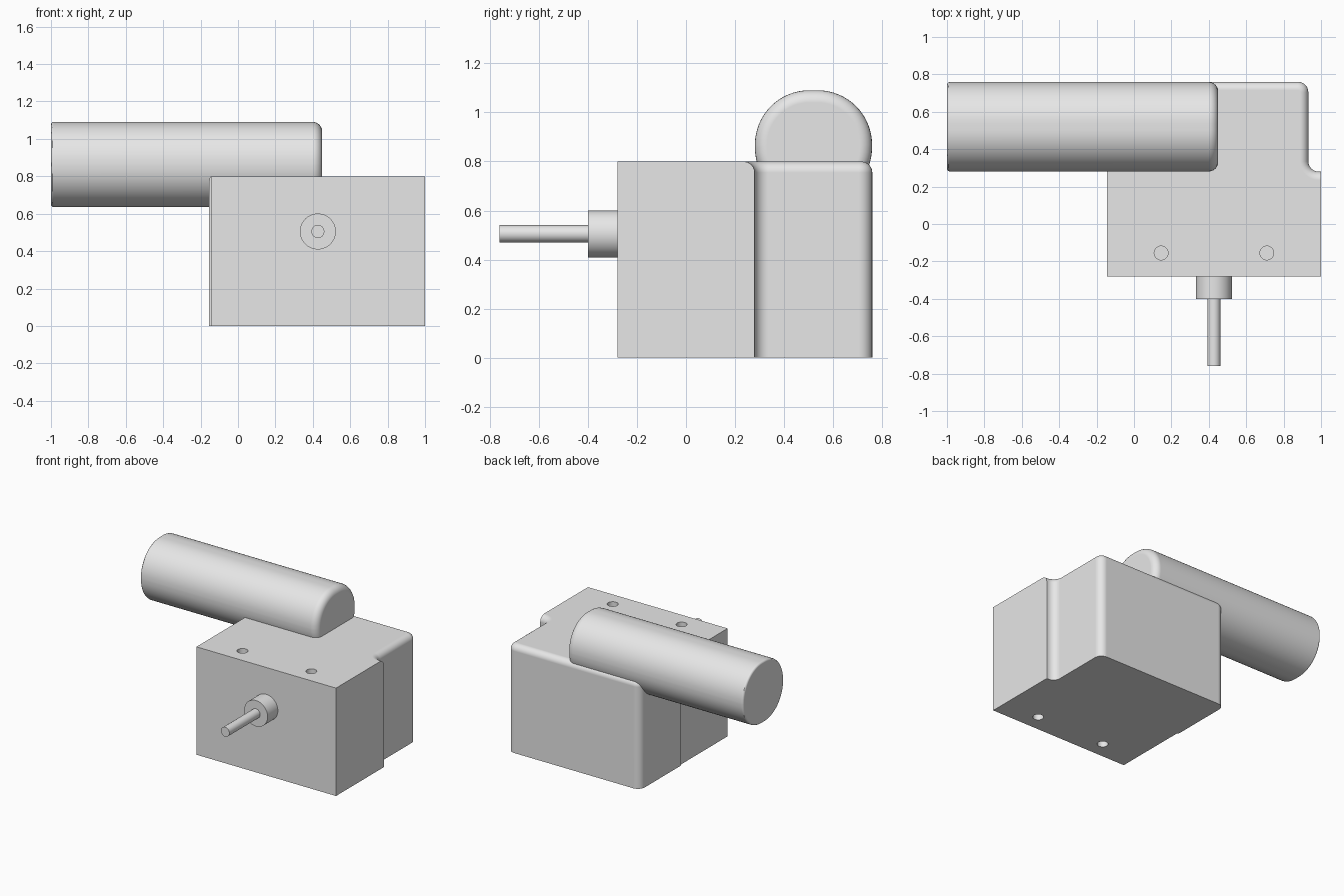
import bpy, bmesh, math
from mathutils import Matrix, Vector

cube = bpy.data.objects.get("Cube")
if cube:
    bpy.data.objects.remove(cube, do_unlink=True)

grey = bpy.data.materials.new("light_grey")
grey.use_nodes = True
grey.diffuse_color = (0.8, 0.8, 0.8, 1)
grey.node_tree.nodes["Principled BSDF"].inputs["Base Color"].default_value = (0.8, 0.8, 0.8, 1)


def make_object(name, bm):
    bmesh.ops.recalc_face_normals(bm, faces=bm.faces)
    mesh = bpy.data.meshes.new(name)
    bm.to_mesh(mesh)
    bm.free()
    mesh.materials.append(grey)
    obj = bpy.data.objects.new(name, mesh)
    bpy.context.collection.objects.link(obj)
    return obj


def activate(obj):
    bpy.ops.object.select_all(action='DESELECT')
    obj.select_set(True)
    bpy.context.view_layer.objects.active = obj


def smooth(obj):
    activate(obj)
    bpy.ops.object.shade_smooth_by_angle(angle=math.radians(30))
    obj.modifiers.new("flat_normals", 'WEIGHTED_NORMAL').keep_sharp = True


def round_edges(bm, test, radius, segments=6):
    """Round every edge whose two end points satisfy the test."""
    edges = [e for e in bm.edges if test(e.verts[0].co, e.verts[1].co)]
    bmesh.ops.bevel(bm, geom=edges, offset=radius, segments=segments,
                    profile=0.5, affect='EDGES', clamp_overlap=False)


def cylinder(name, centre, radius, length, axis, segments=48):
    bm = bmesh.new()
    turn = Vector((0, 0, 1)).rotation_difference(Vector(axis)).to_matrix().to_4x4()
    bmesh.ops.create_cone(bm, cap_ends=True, segments=segments, radius1=radius,
                          radius2=radius, depth=length,
                          matrix=Matrix.Translation(centre) @ turn)
    return make_object(name, bm)


# Housing: stepped outline raised to full height
HEIGHT = 0.8
outline = [(-0.145, -0.28), (1, -0.28), (1, 0.28), (0.932, 0.28),
           (0.932, 0.76), (-0.155, 0.76), (-0.155, 0.28), (-0.145, 0.28)]
bm = bmesh.new()
base = bm.faces.new([bm.verts.new((x, y, 0)) for x, y in outline])
raised = bmesh.ops.extrude_face_region(bm, geom=[base], use_keep_orig=True)
bmesh.ops.translate(bm, vec=(0, 0, HEIGHT),
                    verts=[v for v in raised["geom"] if isinstance(v, bmesh.types.BMVert)])
bmesh.ops.recalc_face_normals(bm, faces=bm.faces)


# Rounded upright corners of the rear part
def rear_corner(a, b):
    upright = abs(a.z - b.z) > 0.5
    inner = abs(a.x - 0.932) < 0.001
    back_left = a.x < -0.15 and a.y > 0.7
    return upright and (inner or back_left)


# Rounded top rim of the rear part
def rear_rim(a, b):
    on_top = min(a.z, b.z) > HEIGHT - 0.001
    return on_top and min(a.y, b.y) > 0.27 and max(a.x, b.x) > -0.14 or \
        on_top and min(a.y, b.y) > 0.27 and max(a.y, b.y) > 0.5


round_edges(bm, rear_corner, 0.055)
round_edges(bm, rear_rim, 0.045)
housing = make_object("housing", bm)

# Shallow screw holes in the top and bottom
for x in (0.145, 0.71):
    for z in (0, HEIGHT):
        cutter = cylinder("hole_cutter", (x, -0.155, z), 0.037, 0.08, (0, 0, 1), 32)
        cutter.hide_render = True
        activate(housing)
        cut = housing.modifiers.new("hole", 'BOOLEAN')
        cut.operation = 'DIFFERENCE'
        cut.solver = 'EXACT'
        cut.object = cutter
        bpy.ops.object.modifier_apply(modifier=cut.name)
        bpy.data.objects.remove(cutter, do_unlink=True)
smooth(housing)

# Motor barrel: a long block rounded nearly to a cylinder
bm = bmesh.new()
bmesh.ops.create_cube(bm, size=1, matrix=Matrix.Translation((-0.275, 0.52, 0.863))
                      @ Matrix.Diagonal((1.45, 0.478, 0.455, 1)))
round_edges(bm, lambda a, b: abs(a.x - b.x) > 1, 0.222, 16)
round_edges(bm, lambda a, b: min(a.x, b.x) > 0.449, 0.05)
round_edges(bm, lambda a, b: max(a.x, b.x) < -0.999, 0.015, 3)
smooth(make_object("motor_barrel", bm))

# Output boss and shaft
smooth(cylinder("shaft_boss", (0.427, -0.335, 0.505), 0.096, 0.13, (0, -1, 0)))
smooth(cylinder("output_shaft", (0.427, -0.575, 0.505), 0.035, 0.37, (0, -1, 0), 24))
